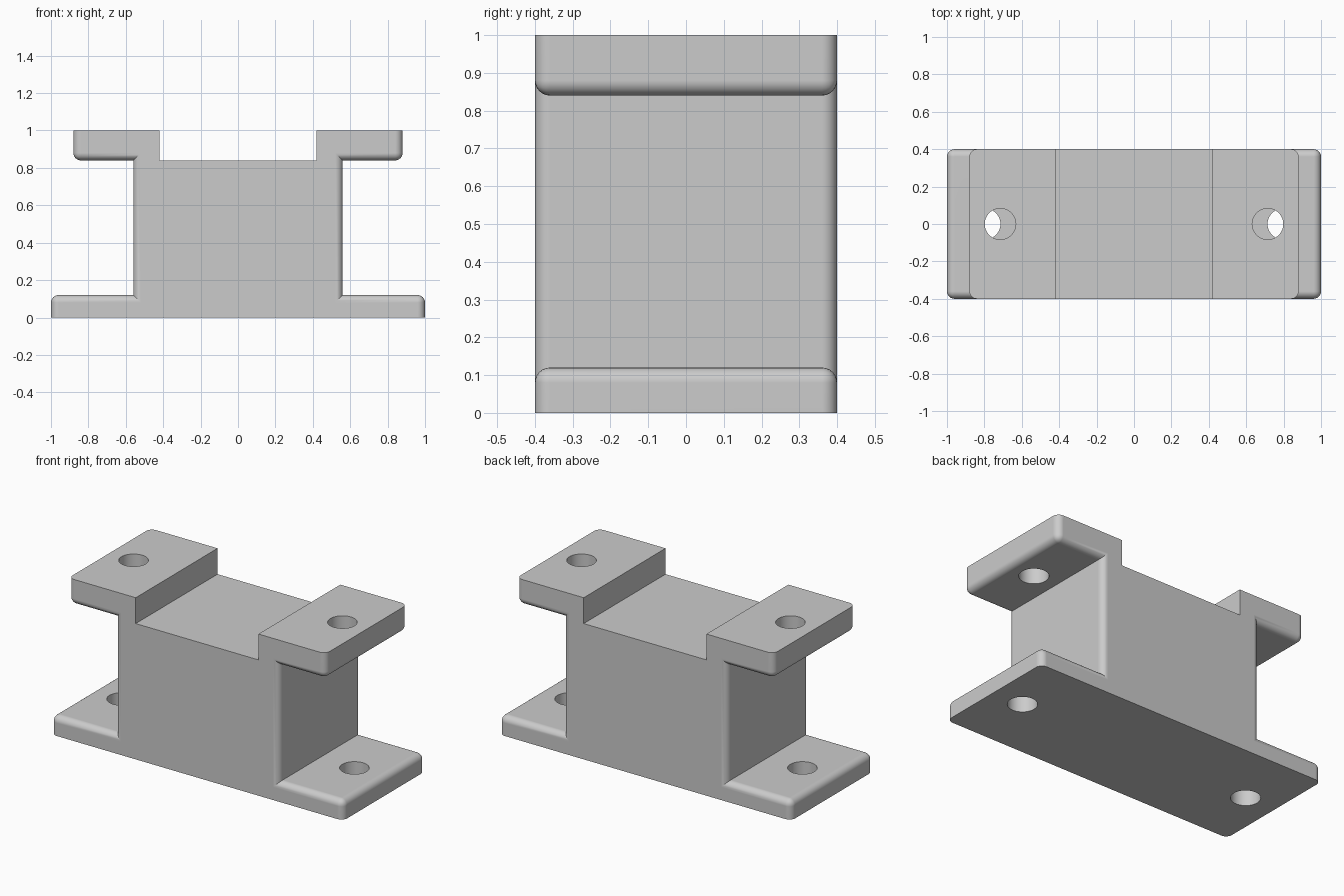
import bpy
import bmesh
import math

cube = bpy.data.objects.get("Cube")
if cube:
    bpy.data.objects.remove(cube, do_unlink=True)

DEPTH = 0.4      # half depth
BASE_TOP = 0.12
LEDGE = 0.84     # underside of the top flanges
ROUND = 0.04
HOLE = 0.083

# Single grey material
grey = bpy.data.materials.new("matte grey")
grey.use_nodes = True
colour = (0.6, 0.6, 0.6, 1)
grey.diffuse_color = colour
grey.node_tree.nodes["Principled BSDF"].inputs["Base Color"].default_value = colour

# Half profile, mirrored, then extruded along y
half = [(1, 0), (1, BASE_TOP), (0.56, BASE_TOP), (0.56, LEDGE),
        (0.88, LEDGE), (0.88, 1), (0.42, 1), (0.42, LEDGE)]
profile = half + [(-x, z) for x, z in reversed(half)]

bm = bmesh.new()
front = bm.faces.new([bm.verts.new((x, -DEPTH, z)) for x, z in profile])
new = bmesh.ops.extrude_face_region(bm, geom=[front])["geom"]
bmesh.ops.translate(bm, vec=(0, 2 * DEPTH, 0),
                    verts=[v for v in new if isinstance(v, bmesh.types.BMVert)])
bmesh.ops.recalc_face_normals(bm, faces=bm.faces[:])


def is_rounded(edge):
    """Outer side outline on both ends, plus the two outer lips."""
    a, b = (v.co for v in edge.verts)
    mid = (a + b) / 2
    if abs(mid.x) < 0.5 or (a.z == b.z and a.z in (0, 1)):
        return False
    if abs(a.y - b.y) < 0.01:
        return True
    base_lip = abs(mid.x) > 0.95 and mid.z > 0.05
    flange_lip = 0.8 < abs(mid.x) < 0.95 and mid.z < 0.9
    return base_lip or flange_lip


bmesh.ops.bevel(bm, geom=[e for e in bm.edges if is_rounded(e)], offset=ROUND,
                offset_type='OFFSET', segments=6, profile=0.5, affect='EDGES')
mesh = bpy.data.meshes.new("mounting_block")
bm.to_mesh(mesh)
bm.free()
block = bpy.data.objects.new("mounting_block", mesh)
bpy.context.collection.objects.link(block)
mesh.materials.append(grey)
bpy.context.view_layer.objects.active = block

# Bolt holes: upper flanges and base plate on both sides
for side in (-1, 1):
    for x, z in ((0.715, 0.92), (0.797, 0.06)):
        bpy.ops.mesh.primitive_cylinder_add(vertices=48, radius=HOLE, depth=0.3,
                                            location=(side * x, 0, z))
        cutter = bpy.context.object
        cutter.name = "hole_cutter"
        cutter.hide_render = True
        cutter.data.materials.append(grey)
        cut = block.modifiers.new("hole", 'BOOLEAN')
        cut.operation = 'DIFFERENCE'
        cut.solver = 'EXACT'
        cut.object = cutter
        bpy.context.view_layer.objects.active = block
        bpy.ops.object.modifier_apply(modifier=cut.name)
        bpy.data.objects.remove(cutter, do_unlink=True)

# Smooth rounds, crisp corners, flat planes
bpy.ops.object.select_all(action='DESELECT')
block.select_set(True)
bpy.ops.object.shade_smooth_by_angle(angle=math.radians(30))
weighted = block.modifiers.new("flat planes", 'WEIGHTED_NORMAL')
weighted.keep_sharp = True
